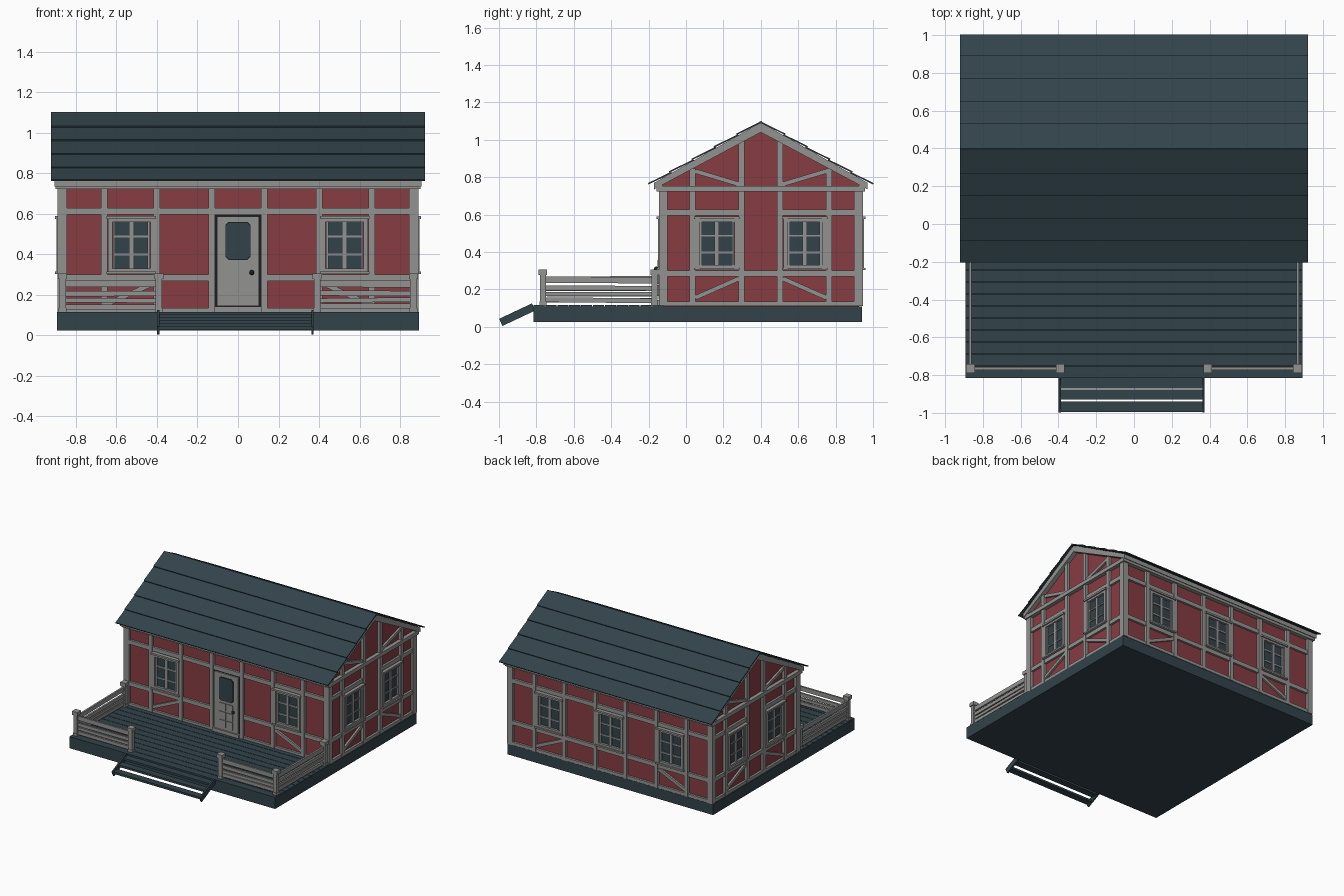
import bpy, bmesh, math, random
from mathutils import Matrix, Vector

random.seed(4)
cube = bpy.data.objects.get("Cube")
if cube:
    bpy.data.objects.remove(cube)


def material(name, colour):
    m = bpy.data.materials.new(name)
    m.use_nodes = True
    m.diffuse_color = (*colour, 1)
    m.node_tree.nodes["Principled BSDF"].inputs["Base Color"].default_value = (*colour, 1)
    return m


RED = material("barn red", (0.24, 0.045, 0.055))
GREY = material("timber grey", (0.29, 0.29, 0.285))
TEAL = material("dark slate teal", (0.032, 0.057, 0.07))
BLACK = material("dark iron", (0.012, 0.014, 0.016))
parts = {}


def part(name, mat):
    if name not in parts:
        parts[name] = (bmesh.new(), mat)
    return parts[name][0]


def frame(x, y, degrees):
    """Upright working plane: u runs along it, z is up, depth points outward."""
    return Matrix.Translation((x, y, 0)) @ Matrix.Rotation(math.radians(degrees), 4, "Z")


def prism(name, mat, fr, outline, d0, d1):
    bm = part(name, mat)
    near = [bm.verts.new(fr @ Vector((u, -d1, z))) for u, z in outline]
    far = [bm.verts.new(fr @ Vector((u, -d0, z))) for u, z in outline]
    bm.faces.new(near)
    bm.faces.new(far[::-1])
    for i in range(len(near)):
        j = (i + 1) % len(near)
        bm.faces.new((near[j], near[i], far[i], far[j]))


def beam(name, mat, fr, a, b, width, d0, d1):
    a, b = Vector(a), Vector(b)
    t = (b - a).normalized() * width / 2
    n = Vector((-t.y, t.x))
    prism(name, mat, fr, [a - n, b - n, b + n, a + n], d0, d1)


def block(name, mat, fr, u0, u1, z0, z1, d0, d1):
    prism(name, mat, fr, [(u0, z0), (u1, z0), (u1, z1), (u0, z1)], d0, d1)


CY = 0.40
FRONT, BACK = frame(0, -0.125, 0), frame(0, 0.925, 180)
RIGHT, LEFT = frame(0.87, CY, 90), frame(-0.87, CY, -90)
MID = frame(0, CY, 90)
T = 0.02           # timber depth
RISE, RUN = 0.335, 0.597


def roof_z(u):
    return 1.09 - RISE / RUN * abs(u)


# Foundation and house body
block("foundation", TEAL, frame(0, 0, 0), -0.893, 0.893, 0.025, 0.108, -0.94, 0.815)
prism("walls", RED, MID, [(-0.525, 0.1), (0.525, 0.1), (0.525, roof_z(0.525) - 0.03),
                          (0, 1.06), (-0.525, roof_z(0.525) - 0.03)], -0.87, 0.87)

# Porch planks
for i in range(11):
    y = -0.815 + i * 0.0635
    block("porch_planks", TEAL, frame(0, 0, 0), -0.893, 0.893, 0.105, 0.116, -y - 0.0595, -y)


def window(side, fr, c):
    name = side + "_window_frames"
    z0, z1, w = 0.315, 0.575, 0.115
    block(side + "_window_glass", TEAL, fr, c - 0.09, c + 0.09, z0 + 0.01, z1 - 0.01, 0, 0.006)
    for s in (-1, 1):
        beam(name, GREY, fr, (c + s * 0.104, z0), (c + s * 0.104, z1), 0.022, 0, 0.026)
        beam(name, GREY, fr, (c + s * 0.086, z0), (c + s * 0.086, z1), 0.012, 0, 0.016)
    for z in (z0 + 0.008, z1 - 0.008):
        beam(name, GREY, fr, (c - 0.1, z), (c + 0.1, z), 0.016, 0, 0.024)
    beam(name, GREY, fr, (c, z0), (c, z1), 0.024, 0, 0.015)
    for z in (0.398, 0.487):
        beam(name, GREY, fr, (c - 0.09, z), (c + 0.09, z), 0.010, 0, 0.013)
    # Head and sill ledges
    block(name, GREY, fr, c - 0.122, c + 0.122, z1, z1 + 0.014, 0, 0.034)
    block(name, GREY, fr, c - 0.122, c + 0.122, z0 - 0.012, z0, 0, 0.034)


def rail(side, fr, u0, u1, z, w=0.032):
    beam(side + "_timbers", GREY, fr, (u0, z), (u1, z), w, 0, T - 0.003)


# Long walls: posts, rails, braces and windows
for side, fr in (("front", FRONT), ("back", BACK)):
    name = side + "_timbers"
    for s in (-1, 1):
        for u in (0.13, 0.40, 0.66):
            beam(name, GREY, fr, (s * u, 0.11), (s * u, 0.74), 0.032, 0, T)
        rail(side, fr, s * 0.13, s * 0.87, 0.285)
        rail(side, fr, s * 0.13, s * 0.87, 0.122, 0.024)
        beam(name, GREY, fr, (s * 0.645, 0.155), (s * 0.415, 0.258), 0.024, 0, T - 0.005)
        window(side, fr, s * 0.526)
    rail(side, fr, -0.87, 0.87, 0.612)
    block(name, GREY, fr, -0.9, 0.9, 0.722, 0.758, 0, T + 0.012)
rail("back", BACK, -0.13, 0.13, 0.285)
rail("back", BACK, -0.13, 0.13, 0.122, 0.024)
window("back", BACK, 0)

# Gable ends
for side, fr in (("right", RIGHT), ("left", LEFT)):
    name = side + "_timbers"
    for s in (-1, 1):
        for u in (0.102, 0.365):
            beam(name, GREY, fr, (s * u, 0.11), (s * u, roof_z(u) - 0.04), 0.032, 0, T)
        rail(side, fr, s * 0.102, s * 0.52, 0.612)
        beam(name, GREY, fr, (s * 0.35, 0.155), (s * 0.117, 0.258), 0.024, 0, T - 0.005)
        beam(name, GREY, fr, (s * 0.35, 0.832), (s * 0.117, 0.762), 0.024, 0, T - 0.005)
        window(side, fr, s * 0.235)
    rail(side, fr, -0.52, 0.52, 0.285)
    rail(side, fr, -0.52, 0.52, 0.122, 0.024)
    block(name, GREY, fr, -0.555, 0.555, 0.722, 0.752, 0, T + 0.01)

# Corner posts
for sx in (-1, 1):
    for y in (-0.122, 0.922):
        block("corner_posts", GREY, frame(sx * 0.868, y, 0), -0.023, 0.023, 0.11, 0.75, -0.023, 0.023)

# Door with chamfered light, panels and knob
block("door_gap", BLACK, FRONT, -0.114, 0.114, 0.116, 0.596, 0, 0.012)
block("door_leaf", GREY, FRONT, -0.104, 0.104, 0.145, 0.587, 0, 0.022)
block("door_step", GREY, FRONT, -0.115, 0.115, 0.116, 0.143, 0, 0.03)


def chamfered(w, z0, z1, c):
    return [(-w + c, z0), (w - c, z0), (w, z0 + c), (w, z1 - c),
            (w - c, z1), (-w + c, z1), (-w, z1 - c), (-w, z0 + c)]


prism("door_light_edge", BLACK, FRONT, chamfered(0.062, 0.373, 0.559, 0.014), 0.02, 0.024)
prism("door_light", TEAL, FRONT, chamfered(0.058, 0.377, 0.555, 0.014), 0.02, 0.026)
for z in (0.165, 0.230, 0.298):
    for s in (-1, 1):
        block("door_panels", GREY, FRONT, s * 0.031 - 0.028, s * 0.031 + 0.028, z, z + 0.058, 0.02, 0.027)
bmesh.ops.create_uvsphere(part("door_knob", BLACK), u_segments=12, v_segments=8, radius=0.012,
                          matrix=FRONT @ Matrix.Translation((0.068, -0.034, 0.31)))

# Roof: grey boarding with lapped slate planks above
for s in (-1, 1):
    e = s * 0.57
    prism("roof_boarding", GREY, MID, [(0, 1.092), (e, roof_z(e)), (e, roof_z(e) - 0.035),
                                       (0, 1.04)], -0.905, 0.905)
    n = Vector((s * RISE, RUN)).normalized()
    for i in range(5):
        a, b = (Vector((s * RUN * k, 1.092 - RISE * k)) for k in (i / 5, (i + 1.06) / 5 if i < 4 else 1))
        beam("roof_planks", TEAL, MID, a + n * 0.001, b + n * 0.009, 0.008, -0.922, 0.922)
# Ridge strip
prism("roof_ridge", TEAL, MID, [(-0.012, 1.092), (0.012, 1.092), (0, 1.101)], -0.922, 0.922)


# Porch railings
def railing(name, fr, u0, u1):
    for z, w in ((0.142, 0.026), (0.174, 0.022), (0.208, 0.026), (0.252, 0.034)):
        j, k = random.uniform(-0.004, 0.004), random.uniform(-0.004, 0.004)
        beam(name, GREY, fr, (u0, z + j), (u1, z + k), w, -0.007, 0.007)


def post(x, y):
    fr = frame(x, y, 0)
    block("railing_posts", GREY, fr, -0.016, 0.016, 0.11, 0.285, -0.016, 0.016)
    block("railing_posts", GREY, fr, -0.019, 0.019, 0.11, 0.135, -0.019, 0.019)
    block("railing_posts", GREY, fr, -0.023, 0.023, 0.278, 0.306, -0.023, 0.023)


for s, side in ((-1, "left"), (1, "right")):
    label = "right" if s < 0 else "left"
    for x, y in ((0.866, -0.765), (0.39, -0.765), (0.866, -0.168)):
        post(s * x, y)
    railing(label + "_front_railing", frame(0, -0.765, 0), s * 0.866, s * 0.39)
    railing(label + "_side_railing", frame(s * 0.866, 0, 90), -0.765, -0.168)

# Porch steps
SIDE = frame(-0.0125, 0, 90)
for d in (-0.38, 0.38):
    beam("step_stringers", TEAL, SIDE, (-0.99, 0.0235), (-0.815, 0.106), 0.042, d - 0.006, d + 0.006)
for u, z in ((-0.8425, 0.095), (-0.9025, 0.066), (-0.967, 0.036)):
    block("step_treads", TEAL, SIDE, u - 0.0275, u + 0.0275, z - 0.008, z + 0.008, -0.38, 0.38)

# Turn every gathered mesh into an object
for name, (bm, mat) in parts.items():
    bmesh.ops.recalc_face_normals(bm, faces=bm.faces)
    mesh = bpy.data.meshes.new(name)
    bm.to_mesh(mesh)
    bm.free()
    mesh.materials.append(mat)
    if name == "door_knob":
        mesh.shade_smooth()
    bpy.context.collection.objects.link(bpy.data.objects.new(name, mesh))
